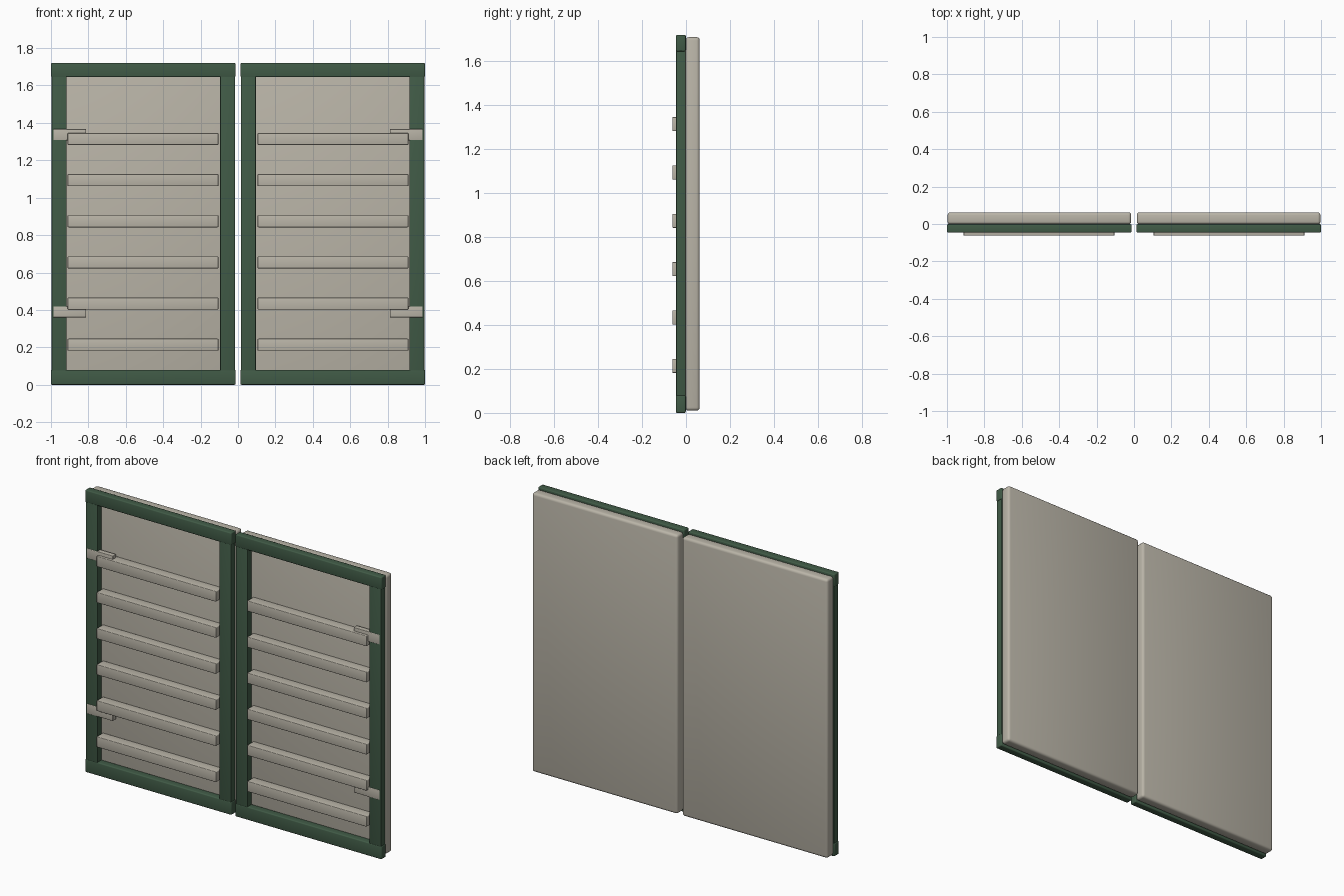
import bpy

default = bpy.data.objects.get("Cube")
if default:
    bpy.data.objects.remove(default, do_unlink=True)


def make_material(name, rgb):
    mat = bpy.data.materials.new(name)
    mat.use_nodes = True
    mat.diffuse_color = (*rgb, 1)
    mat.node_tree.nodes["Principled BSDF"].inputs["Base Color"].default_value = (*rgb, 1)
    return mat


green = make_material("dark green", (0.052, 0.104, 0.062))
cream = make_material("warm cream", (0.49, 0.46, 0.39))


def box(name, x, y, z, mat, bevel):
    """Rounded box from (min, max) ranges on each axis."""
    ranges = (x, y, z)
    bpy.ops.mesh.primitive_cube_add(size=1, location=[(a + b) / 2 for a, b in ranges])
    obj = bpy.context.object
    obj.name = name
    obj.scale = [abs(b - a) for a, b in ranges]
    bpy.ops.object.transform_apply(location=False, rotation=False, scale=True)
    mod = obj.modifiers.new("rounded edges", "BEVEL")
    mod.width = bevel
    mod.segments = 3
    bpy.ops.object.modifier_apply(modifier=mod.name)
    bpy.ops.object.shade_smooth_by_angle()
    obj.data.materials.append(mat)


TOP = 1.72
FRAME_Y = (-0.046, -0.001)

for side, s in (("left", 1), ("right", -1)):
    def part(name, inner, outer, y, z, mat, bevel):
        box(f"{side}_{name}", sorted((s * inner, s * outer)), y, z, mat, bevel)

    # Padded back panel
    part("panel", 0.015, 0.997, (-0.002, 0.0625), (0.01, TOP - 0.01), cream, 0.015)

    # Frame: full-width rails, with stiles set in slightly between them
    part("bottom_rail", 0.013, 1.0, FRAME_Y, (0, 0.08), green, 0.006)
    part("top_rail", 0.013, 1.0, FRAME_Y, (TOP - 0.075, TOP), green, 0.006)
    stile_z = (0.07, TOP - 0.065)
    stile_y = (-0.045, -0.002)
    part("inner_stile", 0.016, 0.095, stile_y, stile_z, green, 0.003)
    part("outer_stile", 0.917, 0.996, stile_y, stile_z, green, 0.003)

    # Horizontal slats
    for i in range(6):
        z = 0.182 + 0.22 * i
        part(f"slat_{i + 1}", 0.105, 0.911, (-0.0625, 0), (z, z + 0.064), cream, 0.004)

    # Hinge straps across the outer stile
    for label, z in (("lower", 0.36), ("upper", 1.307)):
        part(f"{label}_hinge_strap", 0.812, 0.987, (-0.0465, -0.015), (z, z + 0.06), cream, 0.003)
